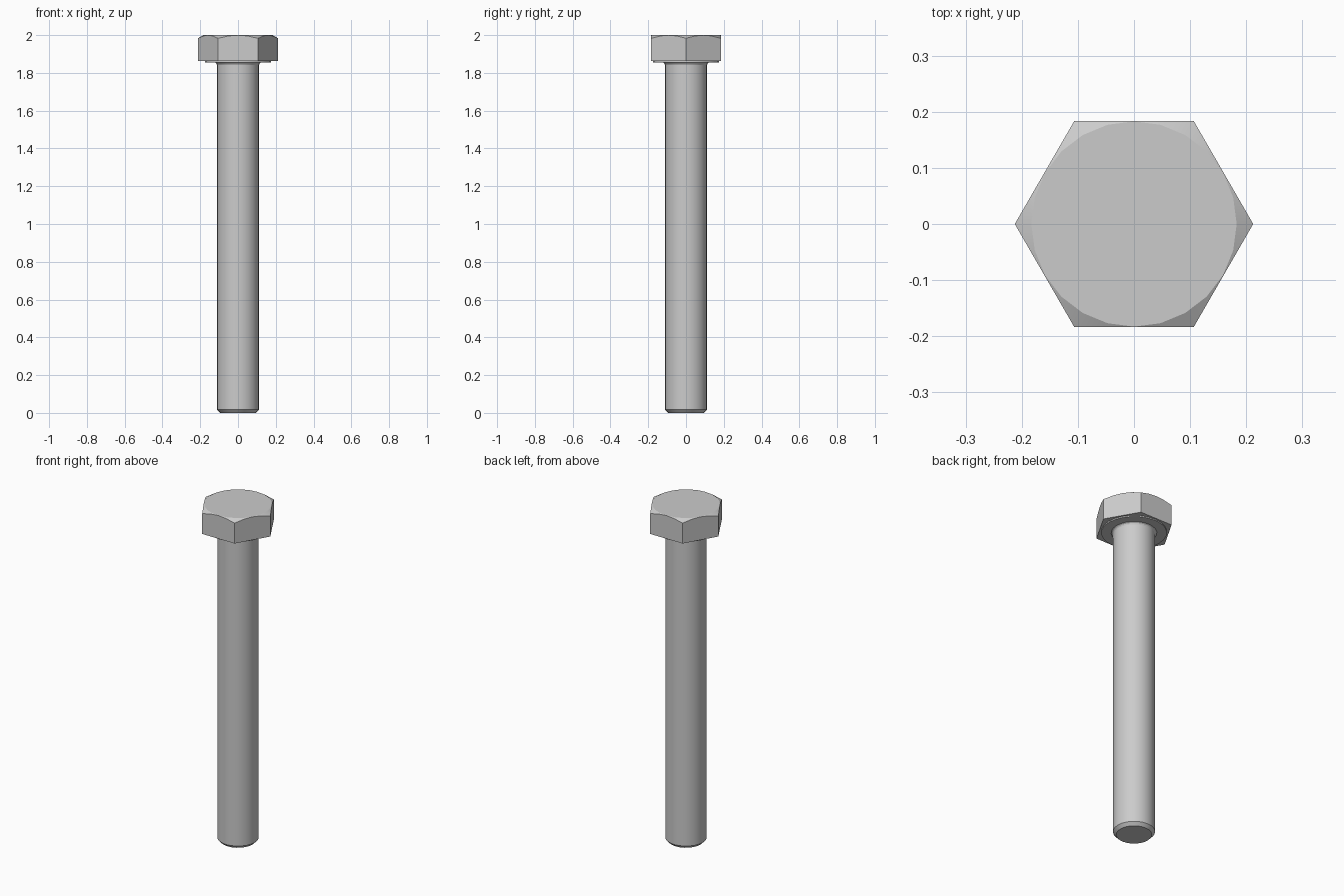
import bpy, bmesh
from math import sin, cos, tan, pi, radians

if "Cube" in bpy.data.objects:
    bpy.data.objects.remove(bpy.data.objects["Cube"])

N = 24           # sides of the round sections (multiple of 6)
APOTHEM = 0.184  # half width across the flats
TOP_R = 0.183    # flat circle on top of the head


def hex_radius(a):
    """Distance from the axis to the hexagon side, corners on the x axis."""
    return APOTHEM / cos((a % (pi / 3)) - pi / 6)


def circle(r, z):
    return lambda a: (r, z)


def hex_flat(z):
    return lambda a: (hex_radius(a), z)


def hex_chamfer(z):
    """Hexagon outline where a 30 degree cone cuts the corners."""
    return lambda a: (hex_radius(a), z - (hex_radius(a) - TOP_R) * tan(radians(30)))


sections = [
    # shank with chamfered tip
    circle(0.095, 0.0), circle(0.112, 0.018),
    # fillet below the head
    circle(0.112, 1.843), circle(0.115, 1.850), circle(0.122, 1.855),
    # washer face
    circle(0.175, 1.855), circle(0.175, 1.862),
    # hexagonal head with chamfered corners
    hex_flat(1.862), hex_chamfer(2.0), circle(TOP_R, 2.0),
]

bm = bmesh.new()
angles = [2 * pi * i / N for i in range(N)]
rings = []
for section in sections:
    ring = []
    for a in angles:
        r, z = section(a)
        ring.append(bm.verts.new((r * cos(a), r * sin(a), z)))
    rings.append(ring)

for low, high in zip(rings, rings[1:]):
    for i in range(N):
        j = (i + 1) % N
        bm.faces.new((low[i], low[j], high[j], high[i]))
bm.faces.new(rings[0][::-1])
bm.faces.new(rings[-1])
bmesh.ops.recalc_face_normals(bm, faces=bm.faces)

mesh = bpy.data.meshes.new("hex_bolt")
bm.to_mesh(mesh)
bm.free()
bolt = bpy.data.objects.new("hex_bolt", mesh)
bpy.context.collection.objects.link(bolt)
bpy.context.view_layer.objects.active = bolt
bolt.select_set(True)
bpy.ops.object.shade_smooth_by_angle(angle=radians(20))
